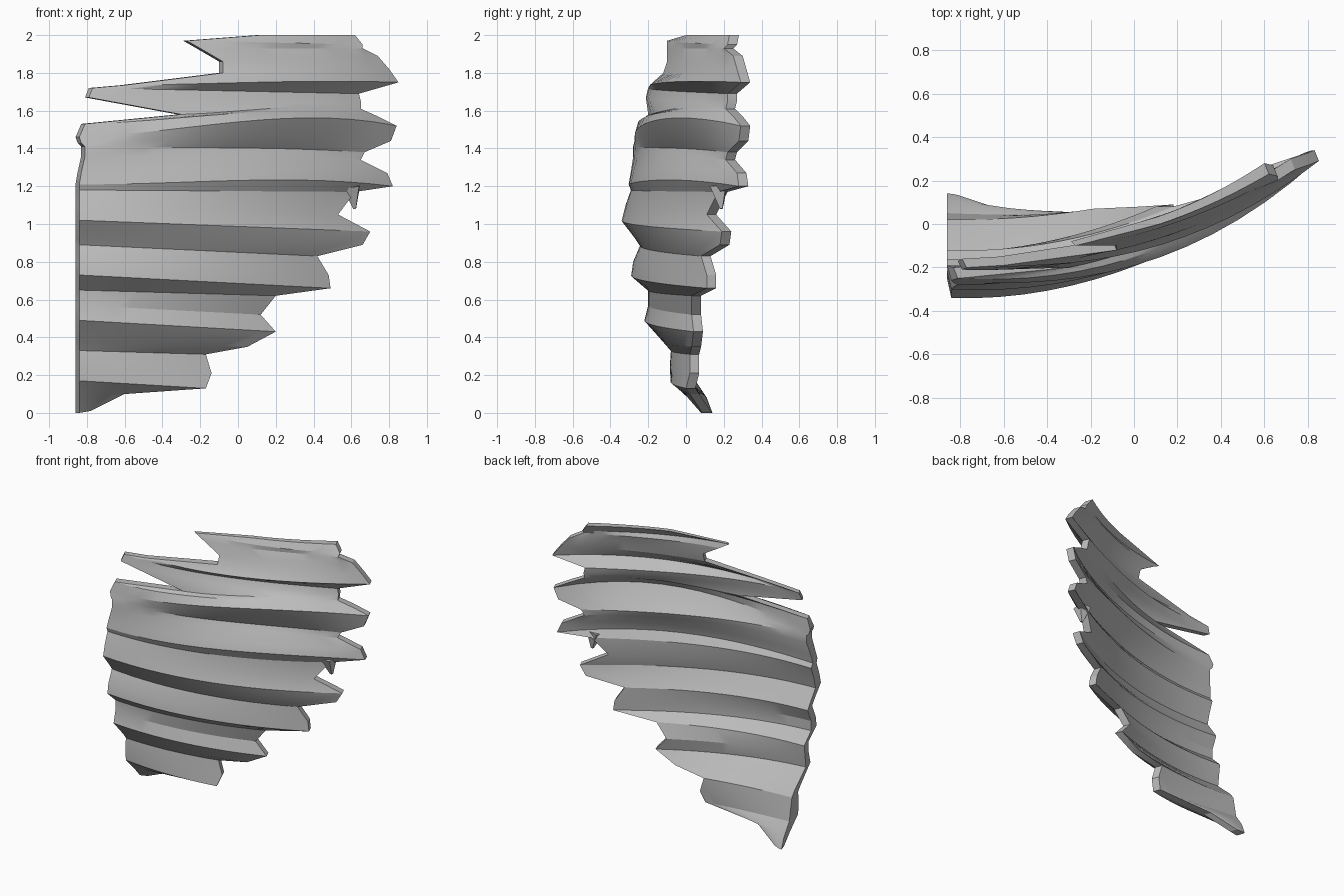
import bpy
import bmesh
import math

default_cube = bpy.data.objects.get("Cube")
if default_cube:
    bpy.data.objects.remove(default_cube, do_unlink=True)

# Material
grey = bpy.data.materials.new("plain_grey")
grey.use_nodes = True
colour = (0.5, 0.5, 0.5, 1)
grey.diffuse_color = colour
grey.node_tree.nodes["Principled BSDF"].inputs["Base Color"].default_value = colour

COLUMNS = 14
BEND = 0.245        # curvature of the panel across its width
LEFT = -0.84        # straight broken side
TORN_EDGE = 0.05    # thickness at the torn side
BACK_SHIFT = -0.02  # the broken ends slant towards the back

# Lower rows share the straight side: (z, y) there, then (x, z, y) at the
# torn side, then the thickness at the straight side
lower_rows = [
    (0, .08, -.78, .01, .08, .06),
    (.08, .01, -.6, .1, .02, .1),
    (.17, -.08, -.17, .13, 0, .13),
    (.25, -.085, -.14, .21, .02, .12),
    (.33, -.08, -.17, .31, .02, .1),
    (.37, -.11, .05, .35, .03, .1),
    (.49, -.22, .2, .43, .04, .08),
    (.57, -.2, .12, .52, .03, .07),
    (.65, -.2, .2, .62, .03, .08),
    (.73, -.29, .49, .66, .11, .09),
    (.8, -.28, .48, .73, .11, .08),
    (.89, -.24, .42, .83, .08, .08),
    (.92, -.26, .66, .89, .18, .08),
    (1.02, -.34, .7, .96, .19, .09),
    (1.1, -.32, .53, 1.05, .11, .09),
    (1.18, -.29, .62, 1.17, .17, .09),
]

# Upper rows: (x, z, y) at each torn end, then how far the body rises
# and moves back, then the thickness at the left end
upper_rows = [
    (-.84, 1.21, -.3, .82, 1.2, .28, .03, -.01, .08),
    (-.83, 1.27, -.29, .79, 1.27, .27, .02, 0, .08),
    (-.81, 1.36, -.28, .65, 1.34, .21, .02, .02, .09),
    (-.81, 1.41, -.28, .67, 1.38, .22, .01, .04, .09),
    (-.83, 1.43, -.27, .81, 1.44, .28, .03, .01, .08),
    (-.84, 1.46, -.26, .84, 1.52, .29, .06, -.04, .07),
    (-.81, 1.53, -.25, .74, 1.57, .25, .04, -.02, .05),
    (-.3, 1.58, -.2, .65, 1.61, .21, .02, 0, .05),
    (-.79, 1.67, -.21, .65, 1.65, .22, 0, .02, .04),
    (-.77, 1.72, -.2, .64, 1.69, .22, 0, .03, .04),
    (-.6, 1.735, -.19, .85, 1.75, .29, .01, -.02, .04),
    (-.08, 1.8, -.12, .8, 1.82, .27, 0, 0, .05),
    (-.08, 1.86, -.1, .74, 1.89, .25, 0, 0, .05),
    (-.2, 1.93, -.1, .66, 1.93, .2, 0, .02, .04),
    (-.27, 1.97, -.1, .66, 1.95, .22, 0, 0, .02),
    (.12, 2, 0, .62, 2, .23, 0, 0, .03),
]


def row_points(row, back):
    """Points along one corrugation line, on the front or the back skin."""
    x0, z0, y0, x1, z1, y1, rise, push, thick = row
    for i in range(COLUMNS + 1):
        t = i / COLUMNS
        x = x0 + (x1 - x0) * t
        hump = 6.75 * t * t * (1 - t)
        bow = BEND * (x - x0) * (x1 - x)
        depth = thick + (TORN_EDGE - thick) * t * t
        yield (x + back * BACK_SHIFT,
               y0 + (y1 - y0) * t - bow + push * hump + back * depth,
               z0 + (z1 - z0) * t + rise * hump)


def outline(grid):
    """The ring of vertices around a skin."""
    right = [line[-1] for line in grid[1:-1]]
    left = [line[0] for line in grid[1:-1]]
    return grid[0] + right + grid[-1][::-1] + left[::-1]


def finish(name, bm):
    bmesh.ops.recalc_face_normals(bm, faces=bm.faces)
    mesh = bpy.data.meshes.new(name)
    bm.to_mesh(mesh)
    bm.free()
    mesh.materials.append(grey)
    obj = bpy.data.objects.new(name, mesh)
    bpy.context.collection.objects.link(obj)
    return obj


# Corrugated panel: front skin, back skin and the torn rim between them
bm = bmesh.new()
rows = [(LEFT, z0, y0, x1, z1, y1, 0, 0, thick)
        for z0, y0, x1, z1, y1, thick in lower_rows] + upper_rows
skins = [[[bm.verts.new(p) for p in row_points(row, back)] for row in rows]
         for back in (0, 1)]
for grid in skins:
    for low, high in zip(grid, grid[1:]):
        for i in range(COLUMNS):
            bm.faces.new((low[i], low[i + 1], high[i + 1], high[i]))
front_rim, back_rim = map(outline, skins)
for i in range(len(front_rim)):
    bm.faces.new((front_rim[i - 1], front_rim[i], back_rim[i], back_rim[i - 1]))
panel = finish("corrugated_panel", bm)

bpy.ops.object.select_all(action="DESELECT")
bpy.context.view_layer.objects.active = panel
panel.select_set(True)
bpy.ops.object.shade_smooth_by_angle(angle=math.radians(20))

# Hanging barb on the torn side
bm = bmesh.new()
bmesh.ops.create_cone(bm, cap_ends=True, segments=4, radius1=.01, radius2=.06, depth=.12)
barb = finish("torn_barb", bm)
barb.location = (.61, .18, 1.14)
barb.rotation_euler = (0, math.radians(-10), math.radians(40))
